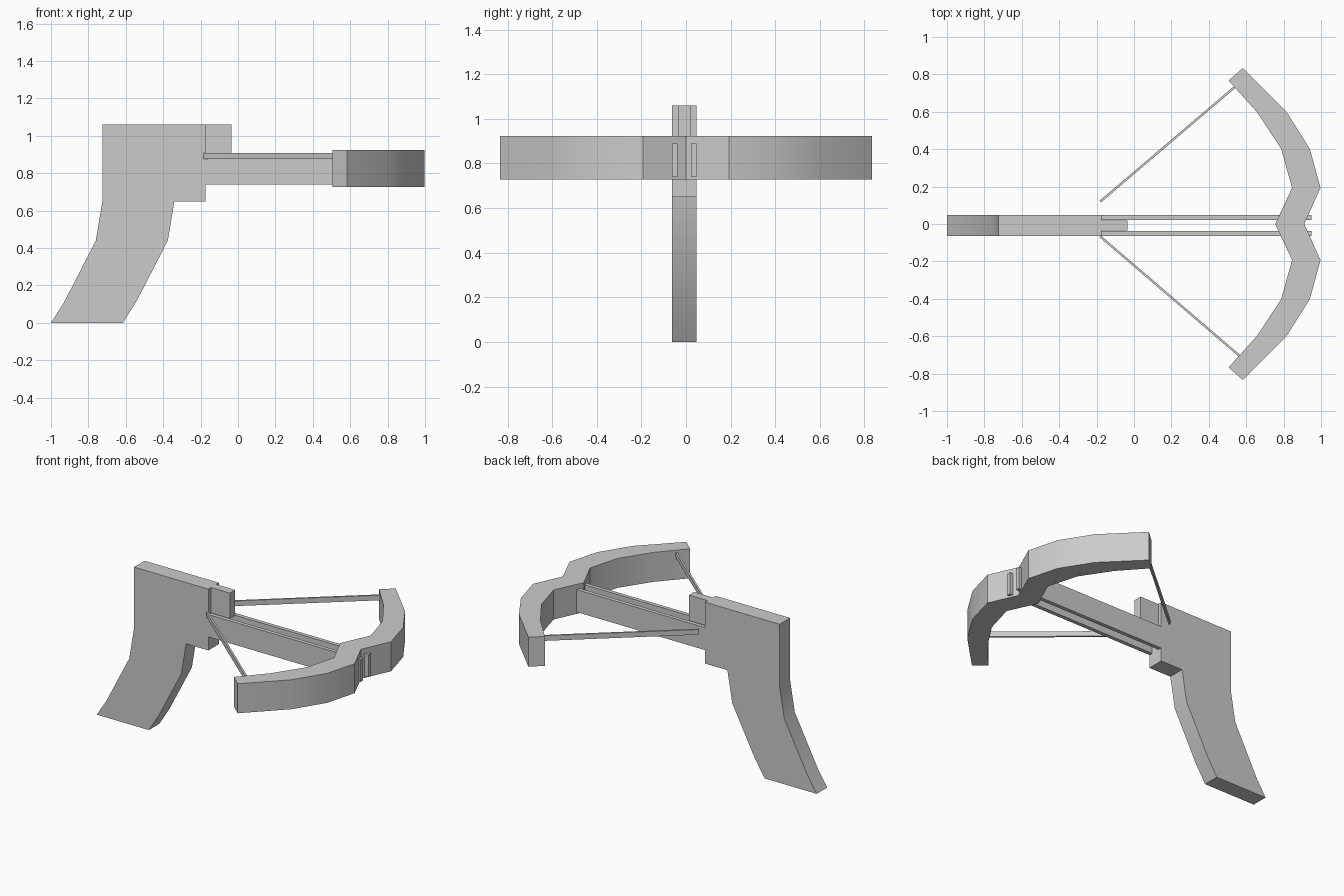
import bpy, bmesh
from mathutils import Vector

if "Cube" in bpy.data.objects:
    bpy.data.objects.remove(bpy.data.objects["Cube"])


def prism(name, points, offset):
    """Extrude a closed outline along offset."""
    bm = bmesh.new()
    face = bm.faces.new([bm.verts.new(p) for p in points])
    ext = bmesh.ops.extrude_face_region(bm, geom=[face], use_keep_orig=True)
    moved = [g for g in ext["geom"] if isinstance(g, bmesh.types.BMVert)]
    bmesh.ops.translate(bm, verts=moved, vec=offset)
    bmesh.ops.recalc_face_normals(bm, faces=bm.faces)
    mesh = bpy.data.meshes.new(name)
    bm.to_mesh(mesh)
    bm.free()
    obj = bpy.data.objects.new(name, mesh)
    bpy.context.collection.objects.link(obj)
    bpy.ops.object.select_all(action="DESELECT")
    obj.select_set(True)
    bpy.context.view_layer.objects.active = obj
    bpy.ops.object.shade_smooth_by_angle(angle=0.5236)
    return obj


def box(name, x, y, z):
    outline = [(x[0], y[0], z[0]), (x[1], y[0], z[0]),
               (x[1], y[1], z[0]), (x[0], y[1], z[0])]
    return prism(name, outline, (0, 0, z[1] - z[0]))


# Body with slanted pistol grip
Y0, Y1 = -0.063, 0.048
profile = [(-1, 0), (-0.615, 0), (-0.54, 0.12), (-0.375, 0.44), (-0.34, 0.65),
           (-0.175, 0.65), (-0.175, 1.06), (-0.725, 1.06), (-0.725, 0.65),
           (-0.76, 0.44), (-0.93, 0.11)]
prism("grip_body", [(x, Y0, z) for x, z in profile], (0, Y1 - Y0, 0))

# Narrow block ahead of the body
box("front_block", (-0.175, -0.035), (-0.035, 0.02), (0.89, 1.06))

# Twin rails passing through the bow
for side, y in (("right", (Y0, -0.037)), ("left", (0.022, Y1))):
    box("rail_" + side, (-0.175, 0.95), y, (0.74, 0.89))

# Recurved bow: half outline mirrored about its centre
outer = [(0.91, 0), (0.997, 0.193), (0.94, 0.402), (0.815, 0.6), (0.582, 0.834)]
inner = [(0.755, 0), (0.845, 0.193), (0.787, 0.402), (0.658, 0.597), (0.506, 0.767)]


def full(half):
    return [(x, -y) for x, y in reversed(half[1:])] + half


outline = full(outer) + full(inner)[::-1]
prism("bow", [(x, y, 0.727) for x, y in outline], (0, 0, 0.197))

# Bowstrings, thin flat strips from body to bow tips
for side, a, b in (("left", (-0.18, 0.12), (0.55, 0.742)),
                   ("right", (-0.18, -0.067), (0.57, -0.71))):
    a, b = Vector((*a, 0.875)), Vector((*b, 0.875))
    d = (b - a).normalized()
    n = Vector((-d.y, d.x, 0)) * 0.006
    prism("string_" + side, [a - n, b - n, b + n, a + n], (0, 0, 0.034))
